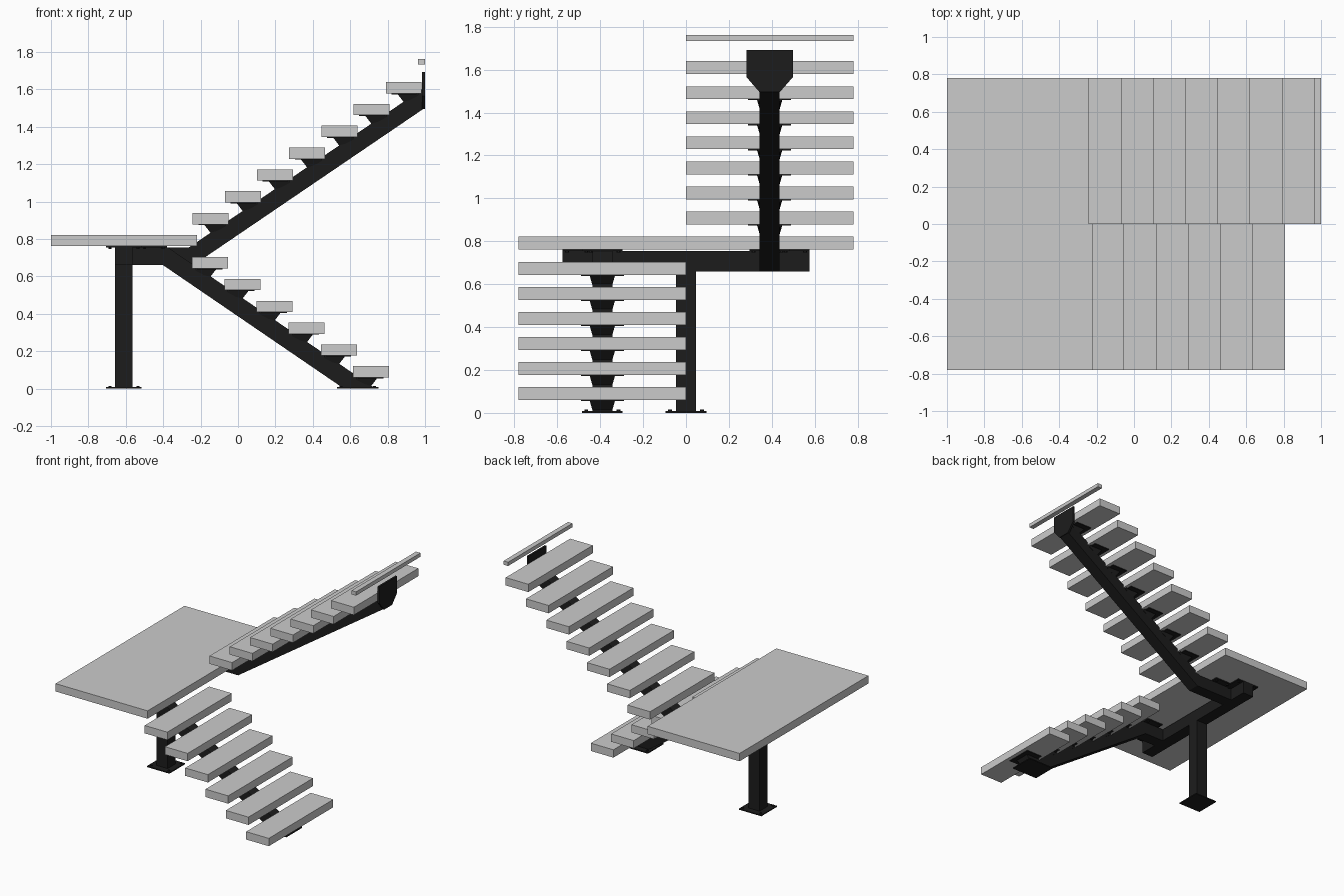
import bpy, bmesh
from mathutils import Matrix

if "Cube" in bpy.data.objects:
    bpy.data.objects.remove(bpy.data.objects["Cube"])

black = bpy.data.materials.new("black_steel")
black.diffuse_color = (0.012, 0.012, 0.012, 1)
black.use_nodes = True
black.node_tree.nodes["Principled BSDF"].inputs["Base Color"].default_value = black.diffuse_color


def finish(name, bm, mat=None):
    bmesh.ops.recalc_face_normals(bm, faces=bm.faces[:])
    me = bpy.data.meshes.new(name)
    bm.to_mesh(me)
    bm.free()
    ob = bpy.data.objects.new(name, me)
    bpy.context.collection.objects.link(ob)
    if mat:
        me.materials.append(mat)
    return ob


def box(name, x, y, z, mat=None):
    bm = bmesh.new()
    c = [(a[0] + a[1]) / 2 for a in (x, y, z)]
    s = [a[1] - a[0] for a in (x, y, z)]
    bmesh.ops.create_cube(bm, size=1, matrix=Matrix.Translation(c) @ Matrix.Diagonal((*s, 1)))
    return finish(name, bm, mat)


def loft(name, a, b, mat=None):
    """Solid between two matching outlines."""
    bm = bmesh.new()
    va = [bm.verts.new(p) for p in a]
    vb = [bm.verts.new(p) for p in b]
    bm.faces.new(va)
    bm.faces.new(vb[::-1])
    n = len(a)
    for i in range(n):
        bm.faces.new((va[i], va[(i + 1) % n], vb[(i + 1) % n], vb[i]))
    return finish(name, bm, mat)


def side_profile(name, pts, y, half):
    return loft(name, [(x, y - half, z) for x, z in pts], [(x, y + half, z) for x, z in pts], black)


def bolted_plate(name, x, y, z, hx, hy, bolt_z):
    """Thin plate with four hexagonal bolts at its corners."""
    box(name, (x - hx, x + hx), (y - hy, y + hy), (z, z + 0.008), black)
    bm = bmesh.new()
    for sx in (-1, 1):
        for sy in (-1, 1):
            m = Matrix.Translation((x + sx * (hx - 0.02), y + sy * (hy - 0.02), bolt_z))
            bmesh.ops.create_cone(bm, cap_ends=True, segments=6, radius1=0.009,
                                  radius2=0.009, depth=0.008, matrix=m)
    finish(name + "_bolts", bm, black)


def step(name, x_nose, d, y0, z, spine_y):
    """Tread with support plate and tapered wedge; d is the climbing direction in x."""
    xs = sorted((x_nose, x_nose + d * 0.192))
    box(name + "_tread", xs, (y0, y0 + 0.78), (z, z + 0.06))
    px = sorted((x_nose + d * 0.03, x_nose + d * 0.165))
    box(name + "_plate", px, (spine_y - 0.1, spine_y + 0.1), (z - 0.005, z), black)
    wedge = [(0.06, 0, 0.06), (0.175, 0, 0.06), (0.175, -0.012, 0.05), (0.10, -0.052, 0.045)]
    loft(name + "_wedge",
         [(x_nose + d * u, spine_y - w, z + v) for u, v, w in wedge],
         [(x_nose + d * u, spine_y + w, z + v) for u, v, w in wedge], black)


RUN, RISE, SPINE, HALF = 0.172, 0.1167, 0.39, 0.047

# landing and treads
box("landing", (-1, -0.22), (-0.78, 0.78), (0.762, 0.822))
for i in range(6):
    step(f"lower_step_{i + 1}", 0.807 - RUN * i, -1, -0.78, 0.06 + RISE * i, -SPINE)
for i in range(7):
    step(f"upper_step_{i + 1}", -0.242 + RUN * i, 1, 0, 0.879 + RISE * i, SPINE)
box("top_edge_strip", (0.962, 1), (0, 0.78), (1.733, 1.762))

# bent spine beams
side_profile("lower_spine", [(-0.563, 0.66), (-0.40, 0.66), (0.555, 0.008), (0.725, 0.008),
                             (-0.373, 0.754), (-0.563, 0.754)], -SPINE, HALF)
side_profile("upper_spine", [(-0.563, 0.66), (-0.239, 0.66), (0.99, 1.495), (0.99, 1.605),
                             (-0.264, 0.754), (-0.563, 0.754)], SPINE, HALF)

# wall plate at the top
outline = [(-0.047, 1.495), (0.047, 1.495), (0.108, 1.565), (0.108, 1.692), (-0.108, 1.692), (-0.108, 1.565)]
loft("wall_plate", [(0.985, SPINE + y, z) for y, z in outline],
     [(1.0, SPINE + y, z) for y, z in outline], black)

# post and cross beam under the landing
box("post", (-0.657, -0.563), (-0.047, 0.047), (0.004, 0.66), black)
box("cross_beam", (-0.657, -0.563), (-0.575, 0.575), (0.66, 0.754), black)

# bolted plates
bolted_plate("post_base", -0.61, 0, 0, 0.095, 0.095, 0.011)
bolted_plate("spine_base", 0.64, -SPINE, 0, 0.11, 0.095, 0.011)
for side in (-1, 1):
    bolted_plate(f"beam_end_plate_{side}", -0.61, side * 0.5, 0.754, 0.095, 0.075, 0.751)
    bolted_plate(f"spine_plate_{side}", -0.45, side * SPINE, 0.754, 0.07, 0.095, 0.751)
